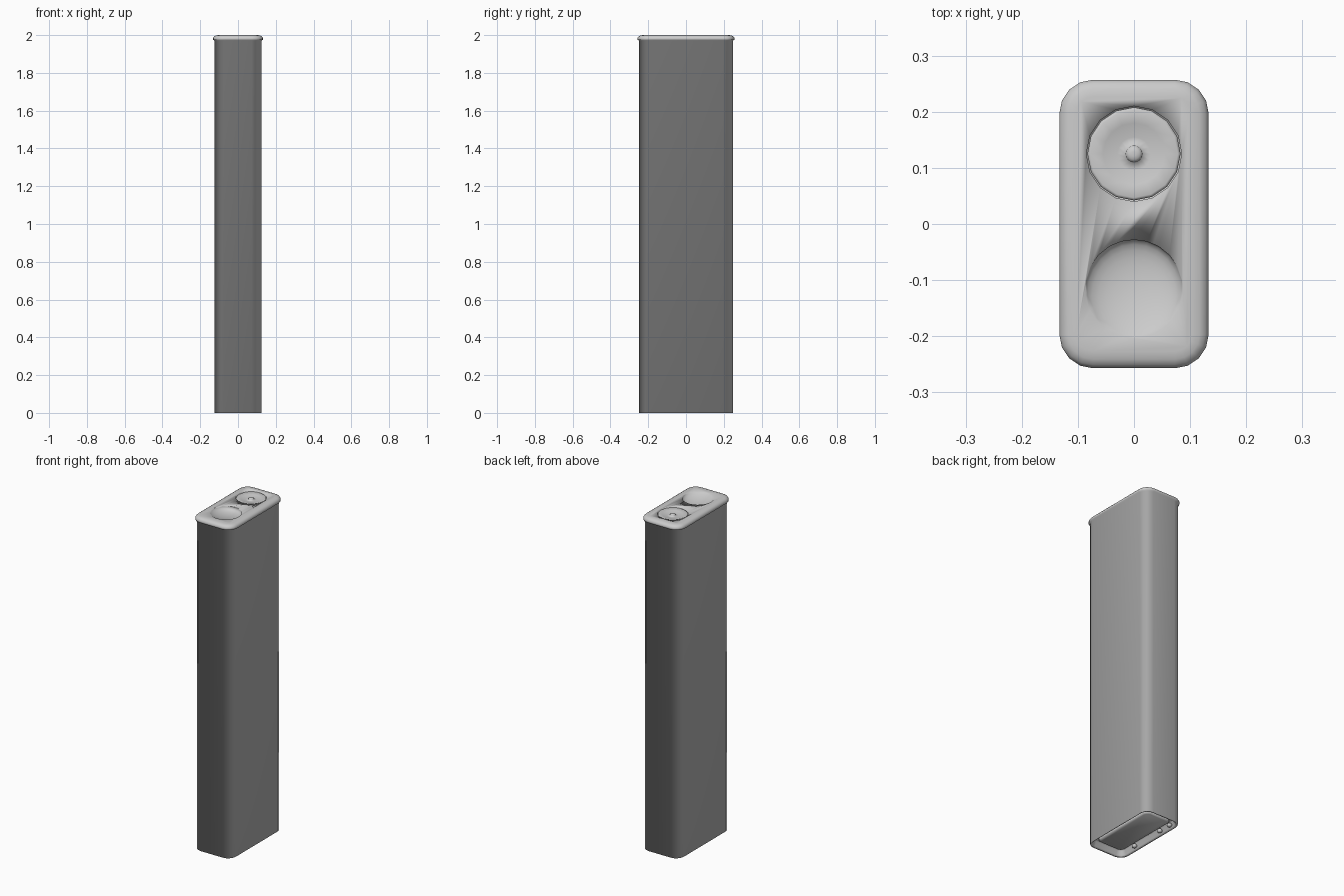
import bpy, bmesh, math

if "Cube" in bpy.data.objects:
    bpy.data.objects.remove(bpy.data.objects["Cube"])

def new_object(name, bm):
    bmesh.ops.recalc_face_normals(bm, faces=bm.faces)
    me = bpy.data.meshes.new(name)
    bm.to_mesh(me)
    bm.free()
    ob = bpy.data.objects.new(name, me)
    bpy.context.collection.objects.link(ob)
    return ob

def rounded_rect(hx, hy, r, z, n=4):
    pts = []
    for k, (sx, sy) in enumerate([(1, 1), (-1, 1), (-1, -1), (1, -1)]):
        for i in range(n + 1):
            a = math.pi / 2 * (k + i / n)
            pts.append((sx * (hx - r) + r * math.cos(a),
                        sy * (hy - r) + r * math.sin(a), z))
    return pts

def loft(name, rings):
    """Bridge point rings and close both ends."""
    bm = bmesh.new()
    rows = [[bm.verts.new(p) for p in ring] for ring in rings]
    for a, b in zip(rows, rows[1:]):
        for i in range(len(a)):
            j = (i + 1) % len(a)
            bm.faces.new((a[i], a[j], b[j], b[i]))
    bm.faces.new(rows[0])
    bm.faces.new(rows[-1])
    return new_object(name, bm)

def lathe(name, profile, centre, n=16):
    rings = [[(centre[0] + r * math.cos(2 * math.pi * i / n),
               centre[1] + r * math.sin(2 * math.pi * i / n), z)
              for i in range(n)] for r, z in profile]
    return loft(name, rings)

def dome(name, loc, scale, tilt=0):
    bpy.ops.mesh.primitive_uv_sphere_add(segments=24, ring_count=16, radius=1,
                                         location=loc, rotation=(tilt, 0, 0))
    ob = bpy.context.object
    ob.name = name
    ob.scale = scale
    return ob

def smooth(ob):
    # fully smooth, so the shading runs softly around every edge
    ob.data.shade_smooth()

# Casing: recessed base, tall walls, flanged cap (inset from cap outline, z)
HX, HY, R = 0.133, 0.257, 0.06
levels = [(0.036, 0.035), (0.03, 0.03), (0.022, 0.006), (0.016, 0.0),
          (0.009, 0.0), (0.009, 1.972), (0.0, 1.974),
          (0.0, 1.984), (0.006, 1.993), (0.016, 1.998), (0.03, 2.0)]
casing = loft("casing", [rounded_rect(HX - d, HY - d, R - d, z) for d, z in levels])

# Cutters: round button seat and tilted thumb scoop
seat_cut = lathe("button_seat_cutter", [(0.085, 2.03), (0.085, 1.975)], (0, 0.125))
scoop_cut = dome("thumb_scoop_cutter", (0, -0.125, 2.009), (0.09, 0.1, 0.034),
                 math.radians(-10))

for cutter in (seat_cut, scoop_cut):
    mod = casing.modifiers.new("cut", 'BOOLEAN')
    mod.operation = 'DIFFERENCE'
    mod.solver = 'EXACT'
    mod.object = cutter
    bpy.context.view_layer.objects.active = casing
    bpy.ops.object.modifier_apply(modifier=mod.name)
    bpy.data.objects.remove(cutter)
smooth(casing)

# Shallow dished button with a centre pin
button = lathe("button", [(0.083, 1.976), (0.083, 1.996), (0.078, 1.999), (0.055, 1.992),
                          (0.03, 1.988), (0.016, 1.987), (0.015, 1.994),
                          (0.01, 1.998), (0.004, 1.999)], (0, 0.125))
smooth(button)

# Raised panel inside the base recess
panel = loft("base_panel", [rounded_rect(0.085 - d, 0.205 - d, 0.025, z)
                            for d, z in [(0, 0.036), (0, 0.022), (0.008, 0.015)]])
smooth(panel)

# Small studs along one side of the base
for i, y in enumerate((-0.11, 0.1, 0.18)):
    smooth(dome(f"base_stud_{i + 1}", (-0.095, y, 0.013), (0.014, 0.014, 0.012)))
